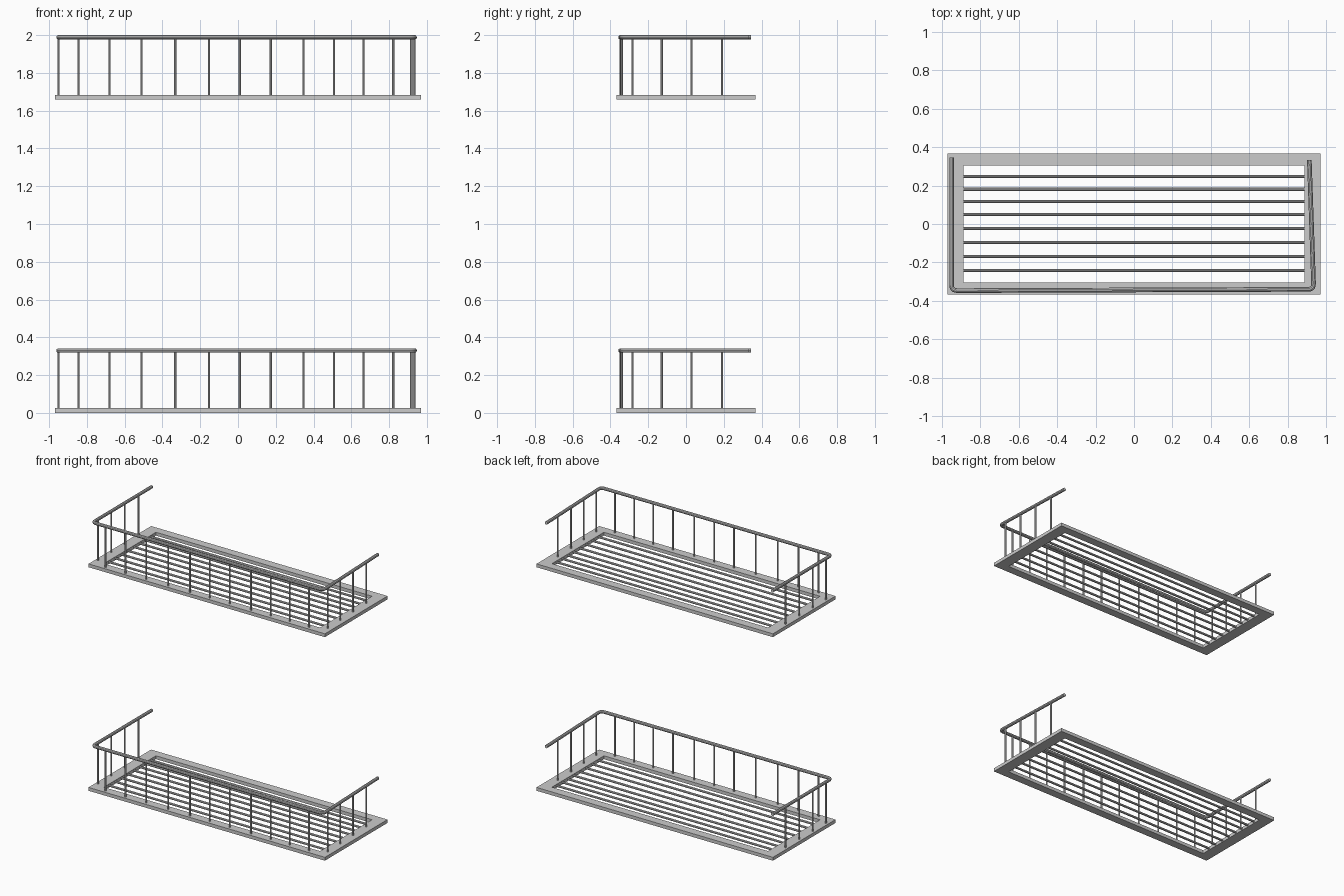
import bpy, bmesh
from mathutils import Vector

if "Cube" in bpy.data.objects:
    bpy.data.objects.remove(bpy.data.objects["Cube"])

LEVELS = {"lower": 0.0, "upper": 1.658}
RAIL_Z = 0.330
RAIL_R = 0.012
# rail corners seen from above, left back -> left front -> right front -> right back
LB, LF, RF, RB = [Vector(p) for p in
                  ((-0.950, 0.345), (-0.950, -0.347), (0.936, -0.340), (0.913, 0.334))]


def new_object(name, bm, z, smooth=False):
    mesh = bpy.data.meshes.new(name)
    bmesh.ops.recalc_face_normals(bm, faces=bm.faces)
    bm.to_mesh(mesh)
    bm.free()
    obj = bpy.data.objects.new(name, mesh)
    obj.location.z = z
    bpy.context.collection.objects.link(obj)
    if smooth:
        bpy.ops.object.select_all(action='DESELECT')
        obj.select_set(True)
        bpy.context.view_layer.objects.active = obj
        bpy.ops.object.shade_smooth_by_angle()
    return obj


def add_bar(bm, a, b, radius, sides=8):
    a, b = Vector(a), Vector(b)
    rot = (b - a).to_track_quat('Z', 'Y').to_matrix().to_4x4()
    rot.translation = (a + b) / 2
    bmesh.ops.create_cone(bm, cap_ends=True, segments=sides, radius1=radius,
                          radius2=radius, depth=(b - a).length, matrix=rot)


def rounded(prev, corner, nxt, r=0.03, steps=5):
    a = corner + (prev - corner).normalized() * r
    b = corner + (nxt - corner).normalized() * r
    return [a * (1 - t) ** 2 + corner * 2 * t * (1 - t) + b * t * t
            for t in (i / steps for i in range(steps + 1))]


def floor_frame(name, z):
    # rectangular ring extruded to the floor thickness
    bm = bmesh.new()
    signs = ((-1, -1), (1, -1), (1, 1), (-1, 1))
    outer = [bm.verts.new((sx * 0.970, sy * 0.367, 0)) for sx, sy in signs]
    inner = [bm.verts.new((sx * 0.887, sy * 0.305, 0)) for sx, sy in signs]
    faces = []
    for i in range(4):
        j = (i + 1) % 4
        faces.append(bm.faces.new((outer[i], outer[j], inner[j], inner[i])))
    ext = bmesh.ops.extrude_face_region(bm, geom=faces, use_keep_orig=True)
    top = [v for v in ext["geom"] if isinstance(v, bmesh.types.BMVert)]
    bmesh.ops.translate(bm, verts=top, vec=(0, 0, 0.025))
    new_object(name, bm, z)


def floor_bars(name, z):
    bm = bmesh.new()
    for y in (0.247, 0.181, 0.117, 0.049, -0.024, -0.097, -0.170, -0.243):
        add_bar(bm, (-0.892, y, 0.0135), (0.892, y, 0.0135), 0.008)
    new_object(name, bm, z, True)


def balusters(name, z):
    bm = bmesh.new()

    def post(p):
        add_bar(bm, (p.x, p.y, 0.02), (p.x, p.y, RAIL_Z), 0.006)

    for x in (-0.845, -0.680, -0.511, -0.332, -0.153, 0.009,
              0.173, 0.347, 0.508, 0.664, 0.822):
        post(LF.lerp(RF, (x - LF.x) / (RF.x - LF.x)))
    for y in (-0.283, -0.128, 0.029, 0.191):
        for front, back in ((LF, LB), (RF, RB)):
            post(front.lerp(back, (y - front.y) / (back.y - front.y)))
    new_object(name, bm, z, True)


def handrail(name, z):
    # round tube along a U-shaped path
    path = [LB] + rounded(LB, LF, RF) + rounded(LF, RF, RB) + [RB]
    curve = bpy.data.curves.new(name, 'CURVE')
    curve.dimensions = '3D'
    curve.bevel_depth = RAIL_R
    curve.bevel_resolution = 3
    curve.use_fill_caps = True
    spline = curve.splines.new('POLY')
    spline.points.add(len(path) - 1)
    for pt, p in zip(spline.points, path):
        pt.co = (p.x, p.y, RAIL_Z, 1)
    obj = bpy.data.objects.new(name, curve)
    obj.location.z = z
    bpy.context.collection.objects.link(obj)
    bpy.ops.object.select_all(action='DESELECT')
    obj.select_set(True)
    bpy.context.view_layer.objects.active = obj
    bpy.ops.object.convert(target='MESH')
    bpy.ops.object.shade_smooth_by_angle()


# two identical balconies, one above the other
for level, z in LEVELS.items():
    floor_frame(level + "_floor_frame", z)
    floor_bars(level + "_floor_bars", z)
    balusters(level + "_balusters", z)
    handrail(level + "_handrail", z)
